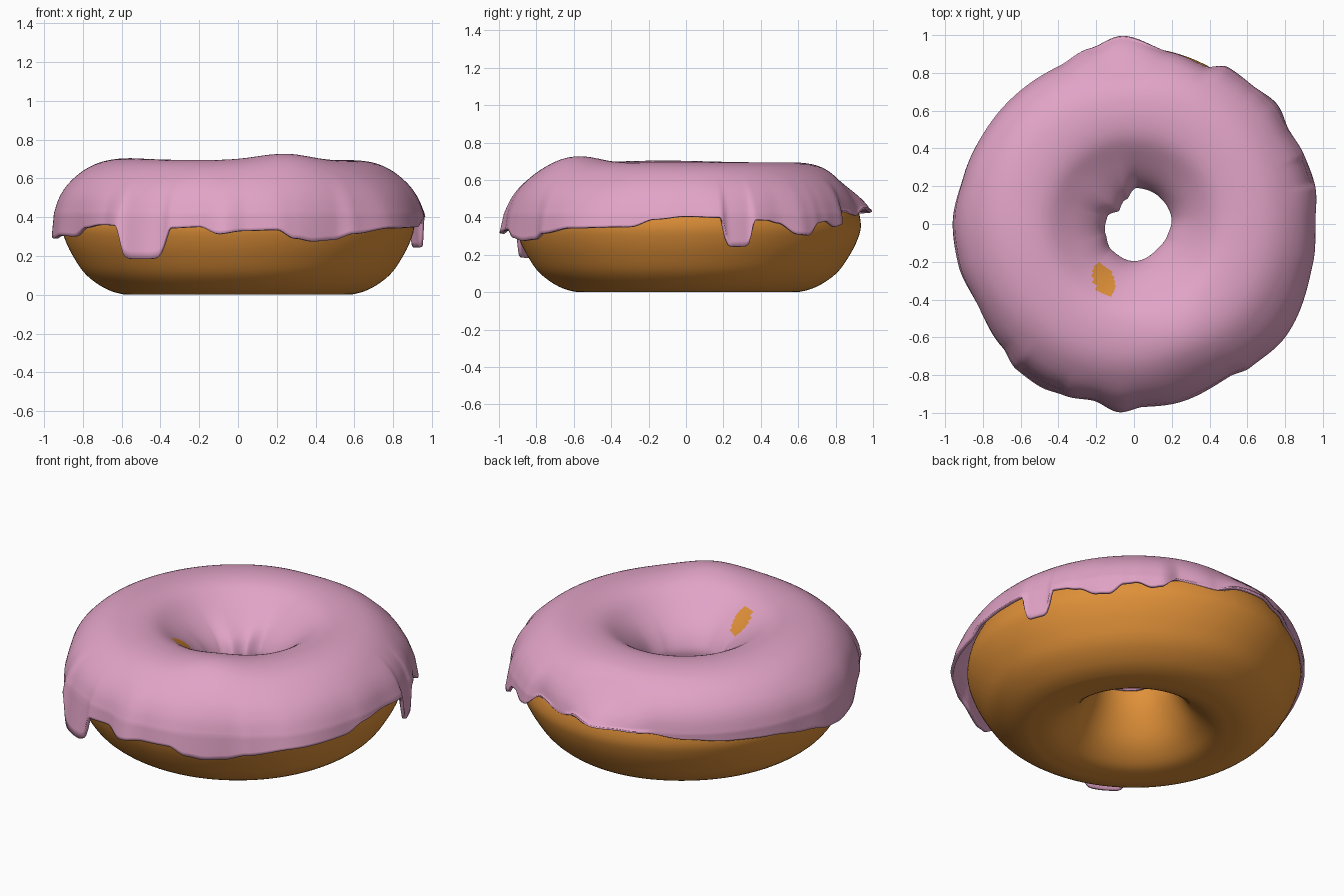
import bpy, bmesh, math

if "Cube" in bpy.data.objects:
    bpy.data.objects.remove(bpy.data.objects["Cube"])

def material(name, rgb):
    m = bpy.data.materials.new(name)
    m.diffuse_color = (*rgb, 1)
    m.use_nodes = True
    m.node_tree.nodes["Principled BSDF"].inputs["Base Color"].default_value = m.diffuse_color
    return m

DOUGH = material("golden dough", (0.74, 0.28, 0.04))
PINK = material("pink icing", (0.76, 0.37, 0.57))

def cubic(p0, p1, p2, p3, t):
    return 0.5 * (2*p1 + (p2-p0)*t + (2*p0-5*p1+4*p2-p3)*t*t + (3*p1-p0-3*p2+p3)*t**3)

def spline(pts, n, closed=False):
    """Smooth curve through 2D points, n steps per span."""
    out, k = [], len(pts)
    for i in range(k if closed else k - 1):
        q = [pts[(i+j) % k] if closed else pts[min(max(i+j, 0), k-1)] for j in (-1, 0, 1, 2)]
        for s in range(n):
            out.append(tuple(cubic(*(p[a] for p in q), s/n) for a in (0, 1)))
    return out if closed else out + [pts[-1]]

def around(table, deg):
    """Smoothly interpolate a value given at angles round the ring."""
    k = len(table)
    for i in range(k):
        a0, v0 = table[i]
        a1, v1 = table[(i+1) % k]
        span = (a1 - a0) % 360
        d = (deg - a0) % 360
        if d <= span:
            t = d / span
            return v0 + (v1 - v0) * t*t*(3 - 2*t)

def bell(d, w):
    return math.exp(-(d / w) ** 2)

def gap(a, b):
    return (a - b + 180) % 360 - 180

def ring_mesh(name, rings, mats, closed):
    """Join a list of cross-sections into a ring."""
    bm = bmesh.new()
    vs = [[bm.verts.new(p) for p in ring] for ring in rings]
    n, m = len(vs), len(vs[0])
    for i in range(n):
        for j in range(m if closed else m - 1):
            k = (j + 1) % m
            bm.faces.new((vs[i][j], vs[(i+1) % n][j], vs[(i+1) % n][k], vs[i][k]))
    for f in bm.faces:
        f.smooth = True
    me = bpy.data.meshes.new(name)
    bm.to_mesh(me)
    bm.free()
    ob = bpy.data.objects.new(name, me)
    bpy.context.collection.objects.link(ob)
    for mt in mats:
        me.materials.append(mt)
    return ob

# Dough: flat-bottomed ring, slightly wider at the back
section = spline([(.50, 0), (.58, 0), (.68, .03), (.78, .10), (.845, .19), (.89, .28), (.908, .36),
                  (.885, .46), (.82, .56), (.72, .63), (.57, .66), (.45, .64), (.34, .56),
                  (.255, .47), (.215, .37), (.235, .25), (.31, .11), (.41, .025)], 4, True)
rings = []
for i in range(160):
    a = 2 * math.pi * i / 160
    wide = 1 + .03 * bell(gap(math.degrees(a), 88), 30)
    rings.append([(r * (wide if r > .57 else 1) * math.cos(a),
                   r * (wide if r > .57 else 1) * math.sin(a), max(z, 0)) for r, z in section])
ring_mesh("dough", rings, [DOUGH], True)

# Icing: outer radius, hem height and hole radius round the ring
OUTLINE = [(0, .96), (12, .98), (22, .972), (31, .96), (40, .988), (50, .965), (59, .968), (66, .915),
           (78, .93), (94, 1.0), (104, .96), (116, .925), (147, .93), (164, .937), (180, .96),
           (193, .955), (207, .932), (223, .955), (231, .99), (240, .995), (248, .98), (257, .96),
           (265.5, 1.0), (273, .97), (283, .975), (302, .953), (309, .978), (323, 1.0), (348, .97)]
HEM = [(0, .405), (11, .40), (27, .385), (31, .37), (38, .31), (42, .305), (47, .37), (51, .38),
       (56, .35), (59, .36), (65, .43), (78, .41), (86, .445), (94, .43), (110, .42), (125, .39),
       (140, .37), (155, .36), (170, .33), (180, .30), (187, .29), (196, .305), (205, .30),
       (213, .345), (222, .36), (250, .345), (258, .35), (264, .315), (272, .33), (282, .335),
       (288, .29), (294, .275), (301, .282), (308, .315), (322, .345), (342, .35), (350, .39)]
HOLE = [(10, .205), (45, .20), (85, .195), (107, .14), (139, .11), (165, .15), (200, .163),
        (230, .185), (270, .20), (315, .185), (340, .19)]
DRIPS = [(16.8, 4.6, .245), (239.5, 7.8, .186)]
TOP = spline([(.93, .42), (.91, .50), (.87, .57), (.80, .635), (.70, .68), (.57, .693),
              (.45, .67), (.34, .595), (.255, .51), (.205, .42), (.205, .36)], 5)
rings = []
STEPS = 480
for i in range(STEPS):
    deg = 360 * i / STEPS
    a = math.radians(deg)
    w, hem, hole = around(OUTLINE, deg), around(HEM, deg), around(HOLE, deg)
    for c, half, low in DRIPS:
        hem += (low - hem) * math.exp(-(gap(deg, c) / half) ** 8)
    start = max(.42, hem + .01)
    prof = [(.93, hem + (start - hem) * k / 6) for k in range(6)]
    prof += [(r, max(z, start) if r > .9 else z) for r, z in TOP]
    ring = []
    for k, (r, z) in enumerate(prof):
        if r > .57:
            t = min(max((.62 - z) / (.62 - hem), 0), 1)
            r += (w - .93) * t
            # sloping shoulders at front and back
            r -= .035 * bell(gap(deg, 92), 14) * bell(z - .58, .09)
        else:
            t = min(max((.66 - z) / .2, 0), 1)
            r += (hole - .205) * t*t*(3 - 2*t)
        x, y = r * math.cos(a), r * math.sin(a)
        if z > .42:
            lump = .035 * bell(math.hypot(x - .25, y + .6), .2) + .012 * bell(math.hypot(x + .45, y + .1), .3)
            z += lump * min(1, (z - .42) / .15)
        ring.append((x, y, z))
    rings.append(ring)
icing = ring_mesh("icing", rings, [PINK, DOUGH], False)

# Bare patch where dough shows through the icing
for f in icing.data.polygons:
    x, y = f.center.x + .16, f.center.y + .295
    u, v = x * .93 + y * .37, -x * .37 + y * .93
    if f.center.z > .4 and (u / .055) ** 2 + (v / .092) ** 2 < 1:
        f.material_index = 1

solid = icing.modifiers.new("thickness", 'SOLIDIFY')
solid.thickness = .018
solid.offset = -1
